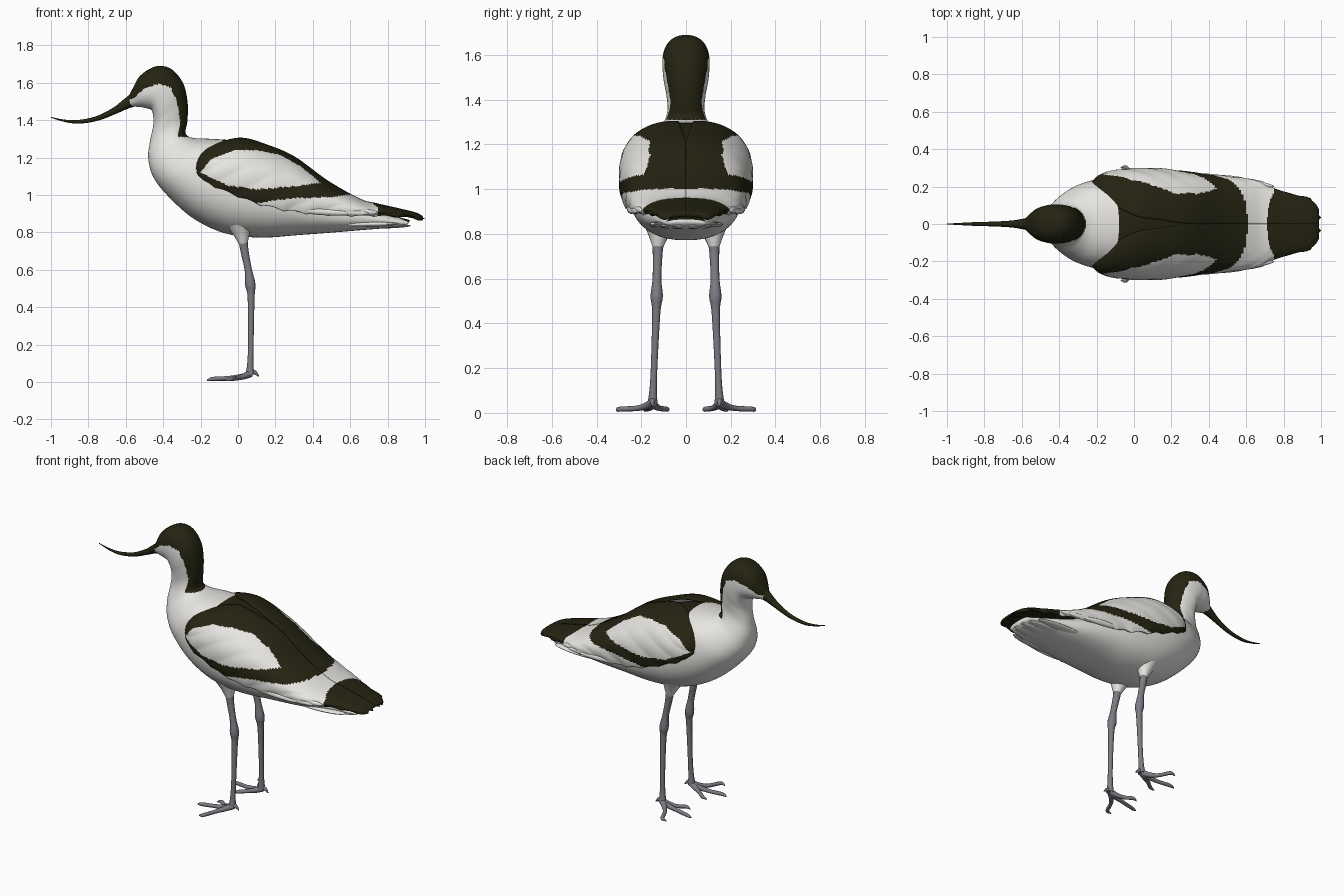
import bpy
import bmesh
from math import sin, cos, pi, radians
from mathutils import Vector, Matrix

if "Cube" in bpy.data.objects:
    bpy.data.objects.remove(bpy.data.objects["Cube"])


def material(name, rgb):
    mat = bpy.data.materials.new(name)
    mat.use_nodes = True
    mat.diffuse_color = (*rgb, 1)
    mat.node_tree.nodes["Principled BSDF"].inputs["Base Color"].default_value = (*rgb, 1)
    return mat


white = material("white plumage", (0.8, 0.79, 0.76))
black = material("black plumage", (0.018, 0.017, 0.006))
grey = material("grey leg skin", (0.2, 0.2, 0.23))


def smooth_rows(rows, steps):
    """Catmull-Rom interpolation of equal-length rows."""
    result = []
    for i in range(len(rows) - 1):
        quad = [rows[max(i - 1, 0)], rows[i], rows[i + 1], rows[min(i + 2, len(rows) - 1)]]
        for s in range(steps):
            t = s / steps
            result.append([
                b + t * ((c - a) / 2 + t * (a - 2.5 * b + 2 * c - d / 2 + t * (1.5 * (b - c) + (d - a) / 2)))
                for a, b, c, d in zip(*quad)])
    result.append(list(rows[-1]))
    return result


def inside(polygon, x, z):
    """Even-odd test of a side-on point."""
    hit = False
    for (ax, az), (bx, bz) in zip(polygon, polygon[1:] + polygon[:1]):
        if (az > z) != (bz > z) and x < ax + (z - az) * (bx - ax) / (bz - az):
            hit = not hit
    return hit


def power(value, exponent):
    return abs(value) ** exponent * (1 if value >= 0 else -1)


def finish(name, bm, materials, rule=None, mirror=False):
    mesh = bpy.data.meshes.new(name)
    for face in bm.faces:
        face.smooth = True
        if rule:
            face.material_index = rule(face.calc_center_median())
    bm.to_mesh(mesh)
    bm.free()
    for mat in materials:
        mesh.materials.append(mat)
    obj = bpy.data.objects.new(name, mesh)
    bpy.context.collection.objects.link(obj)
    if mirror:
        add_mirror(obj)
    return obj


def add_mirror(obj):
    mod = obj.modifiers.new("mirror", "MIRROR")
    mod.use_axis = (False, True, False)
    mod.use_mirror_merge = False


def bridge(bm, rows, closed):
    """Quads between successive rows of vertices."""
    for low, high in zip(rows, rows[1:]):
        count = len(low)
        for j in range(count if closed else count - 1):
            k = (j + 1) % count
            bm.faces.new((low[j], low[k], high[k], high[j]))


def tube(name, points, mat, mirror=False):
    """Tapered tube through (x, y, z, radius) points."""
    curve = bpy.data.curves.new(name, "CURVE")
    curve.dimensions = "3D"
    curve.bevel_depth = 1
    curve.bevel_resolution = 4
    curve.use_fill_caps = True
    path = smooth_rows(points, 6)
    spline = curve.splines.new("POLY")
    spline.points.add(len(path) - 1)
    for point, (x, y, z, radius) in zip(spline.points, path):
        point.co = (x, y, z, 1)
        point.radius = radius
    spline.use_smooth = True
    curve.materials.append(mat)
    obj = bpy.data.objects.new(name, curve)
    bpy.context.collection.objects.link(obj)
    bpy.ops.object.select_all(action="DESELECT")
    obj.select_set(True)
    bpy.context.view_layer.objects.active = obj
    bpy.ops.object.convert(target="MESH")
    obj = bpy.context.view_layer.objects.active
    if mirror:
        add_mirror(obj)


def feathers(name, ends, width, thickness, mat):
    """Flat, rounded feathers between pairs of points."""
    bm = bmesh.new()
    for start, end in ends:
        start, end = Vector(start), Vector(end)
        turn = (end - start).to_track_quat("X", "Z").to_matrix().to_4x4()
        size = Matrix.Diagonal(((end - start).length / 2, width, thickness, 1))
        bmesh.ops.create_uvsphere(bm, u_segments=20, v_segments=12, radius=1,
                                  matrix=Matrix.Translation((start + end) / 2) @ turn @ size)
    finish(name, bm, [mat], mirror=True)


# Head, neck and body: back point x z, belly point x z, half width
stations = [
    (-.59, 1.515, -.59, 1.475, .02), (-.56, 1.575, -.55, 1.472, .055),
    (-.52, 1.64, -.51, 1.468, .085), (-.44, 1.687, -.465, 1.455, .103),
    (-.36, 1.675, -.455, 1.43, .105), (-.295, 1.6, -.452, 1.4, .1),
    (-.27, 1.5, -.455, 1.36, .088), (-.27, 1.4, -.47, 1.29, .083),
    (-.28, 1.33, -.48, 1.2, .11), (-.24, 1.305, -.455, 1.1, .16),
    (-.15, 1.3, -.38, 1, .215), (-.03, 1.29, -.24, .875, .25),
    (.1, 1.25, -.07, .795, .26), (.25, 1.18, .12, .772, .25),
    (.42, 1.06, .32, .785, .22), (.6, .96, .52, .8, .185),
    (.76, .91, .7, .815, .14), (.92, .865, .9, .83, .09)]
cap = [(-.62, 1.5), (-.56, 1.515), (-.5, 1.57), (-.42, 1.595), (-.36, 1.575), (-.325, 1.5),
       (-.31, 1.4), (-.32, 1.31), (-.2, 1.31), (-.2, 1.8), (-.62, 1.8)]


def body_colour(c):
    cape = c.x > -0.08 and abs(c.y) < 0.16 and c.z > 1.3 - 0.45 * max(c.x + 0.08, 0.2)
    return int(cape or inside(cap, c.x, c.z))


bm = bmesh.new()
rings = []
for tx, tz, bx, bz, width in smooth_rows(stations, 10):
    ring = []
    for j in range(96):
        angle = 2 * pi * j / 96
        up = power(cos(angle), 0.88) / 2
        ring.append(bm.verts.new(((tx + bx) / 2 + up * (tx - bx), width * power(sin(angle), 0.88),
                                  (tz + bz) / 2 + up * (tz - bz))))
    rings.append(ring)
bridge(bm, rings, True)
bm.faces.new(rings[0])
bm.faces.new(rings[-1])
bmesh.ops.recalc_face_normals(bm, faces=bm.faces)
finish("body", bm, [white, black], body_colour)

# Folded wings: x, top height, lower height, inner and outer half width
wing_rows = [
    (-.225, 1.17, 1.12, .19, .215), (-.18, 1.23, 1.07, .17, .255),
    (-.1, 1.275, 1.03, .1, .28), (.02, 1.3, .98, .04, .29),
    (.15, 1.265, .935, .02, .288), (.3, 1.2, .905, 0, .27),
    (.48, 1.07, .89, 0, .25), (.65, .975, .885, 0, .225),
    (.74, .95, .885, 0, .185), (.85, .925, .88, 0, .15),
    (.95, .9, .87, 0, .115), (.985, .88, .865, 0, .07)]
coverts = [(-.2, 1.12), (-.14, 1.19), (-.02, 1.235), (.1, 1.235), (.22, 1.21), (.33, 1.15),
           (.44, 1.06), (.3, 1.045), (.1, 1.03), (-.05, 1.05)]
secondaries = [(.09, .955), (.3, .985), (.5, .985), (.62, 1), (.7, .965), (.75, .925),
               (.73, .8), (.1, .8)]


def wing_colour(c):
    return int(not (inside(coverts, c.x, c.z) or inside(secondaries, c.x, c.z)))


bm = bmesh.new()
grid = []
sweep = radians(110)
for x, top, low, inner, outer in smooth_rows(wing_rows, 14):
    row = []
    for j in range(61):
        v = j / 60
        up = (power(cos(sweep * v), 0.9) - power(cos(sweep), 0.9)) / (1 - power(cos(sweep), 0.9))
        ridge = 0.005 * v * abs(sin(22 * (x + 0.6 * v)))
        scallop = 0.012 * v ** 4 * abs(sin(26 * x))
        y = inner + (outer - inner) * power(sin(sweep * v), 0.9) + ridge
        row.append(bm.verts.new((x, y, low + (top - low) * up + scallop)))
    grid.append(row)
bridge(bm, grid, False)
wing = finish("folded_wings", bm, [white, black], wing_colour)
shell = wing.modifiers.new("thickness", "SOLIDIFY")
shell.thickness = 0.012
shell.offset = 0
add_mirror(wing)

# Flight feather tips and tail
feathers("black_primaries", [((.6, .1, .95), (.95, .13, .885)), ((.6, .07, .96), (.98, .09, .88)),
                             ((.6, .03, .96), (1, .035, .872))], 0.035, 0.01, black)
feathers("white_tail", [((.5, .13, .84), (.86, .12, .845)), ((.55, .08, .835), (.9, .075, .838)),
                        ((.55, .03, .83), (.925, .03, .835))], 0.04, 0.013, white)
feathers("white_secondaries", [((.3, .255, .92), (.6, .24, .9)), ((.42, .245, .915), (.7, .22, .9)),
                               ((.52, .235, .915), (.75, .2, .905))], 0.016, 0.018, white)

# Upcurved bill
tube("bill", [(-.56, 0, 1.507, .036), (-.6, 0, 1.485, .027), (-.66, 0, 1.45, .018),
              (-.75, 0, 1.41, .013), (-.85, 0, 1.391, .01), (-.93, 0, 1.397, .006),
              (-1, 0, 1.415, .002)], black)

# Legs and feet, built on one side and mirrored
tube("thighs", [(.01, .12, .84, .07), (.02, .123, .79, .045), (.03, .127, .73, .02)], white, True)
tube("legs", [(.025, .125, .77, .026), (.035, .127, .7, .022), (.055, .13, .6, .02),
              (.066, .131, .52, .028), (.07, .133, .45, .019), (.069, .142, .22, .015),
              (.066, .147, .1, .017), (.064, .15, .04, .024)], grey, True)
toes = {"middle": (-.165, .18), "outer": (-.07, .3), "inner": (-.09, .085)}
for label, (x, y) in toes.items():
    mid_x, mid_y = (x + 0.06) / 2, (y + 0.15) / 2
    tube(label + "_toes", [(.065, .15, .045, .02), (.03, .15 + (y - .15) * .2, .03, .016),
                           (mid_x, mid_y, .02, .012), (x + .03, y, .016, .011),
                           (x, y, .008, .003)], grey, True)
tube("hind_toes", [(.06, .15, .06, .014), (.09, .15, .05, .011), (.112, .15, .03, .003)], grey, True)
